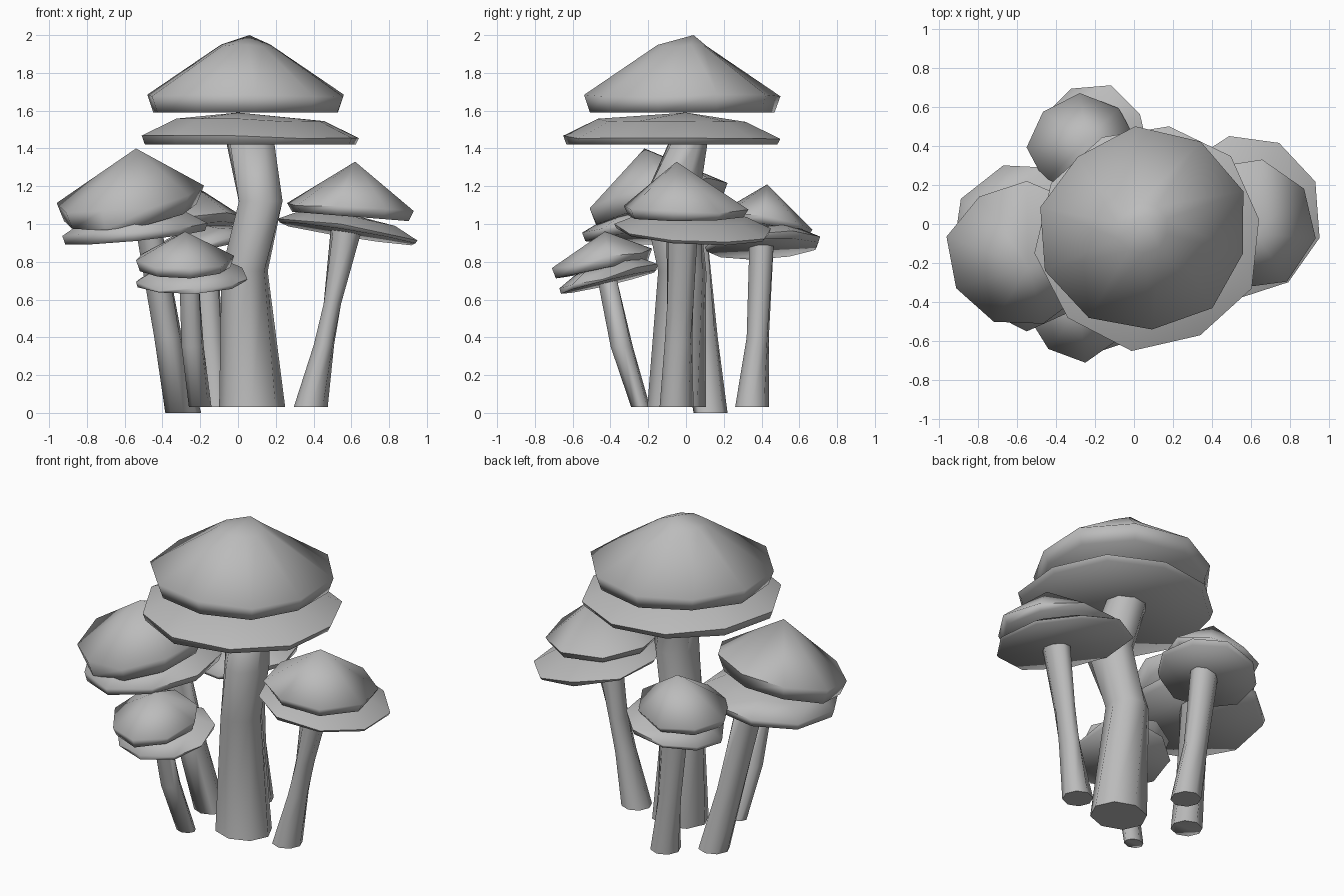
import bpy, bmesh, math, random
from math import cos, sin, tau

random.seed(4)
if "Cube" in bpy.data.objects:
    bpy.data.objects.remove(bpy.data.objects["Cube"])

grey = bpy.data.materials.new("plain grey")
grey.use_nodes = True
tone = (0.5, 0.5, 0.5, 1)
grey.diffuse_color = tone
grey.node_tree.nodes["Principled BSDF"].inputs["Base Color"].default_value = tone


def loft(name, rings, tip=None):
    """Skin a stack of point rings; the top ends in a tip or a flat face."""
    bm = bmesh.new()
    loops = [[bm.verts.new(p) for p in ring] for ring in rings]
    n = len(loops[0])
    for low, high in zip(loops, loops[1:]):
        for i in range(n):
            j = (i + 1) % n
            bm.faces.new((low[i], low[j], high[j], high[i]))
    bm.faces.new(loops[0][::-1])
    if tip:
        peak = bm.verts.new(tip)
        for i in range(n):
            bm.faces.new((loops[-1][i], loops[-1][(i + 1) % n], peak))
    else:
        bm.faces.new(loops[-1])
    bmesh.ops.recalc_face_normals(bm, faces=bm.faces)
    mesh = bpy.data.meshes.new(name)
    bm.to_mesh(mesh)
    bm.free()
    mesh.materials.append(grey)
    obj = bpy.data.objects.new(name, mesh)
    bpy.context.collection.objects.link(obj)
    bpy.ops.object.select_all(action="DESELECT")
    obj.select_set(True)
    bpy.context.view_layer.objects.active = obj
    bpy.ops.object.shade_smooth_by_angle(angle=math.radians(80))


def fit(values, low, high):
    """Spread values so that they run exactly from low to high."""
    a, b = min(values), max(values)
    return [low + (v - a) / (b - a) * (high - low) for v in values]


def disc(name, box, z, tilt, layers, tip, sides=9):
    """Irregular tilted cap: box is the x and y extent, layers are (scale, height)."""
    x0, x1, y0, y1 = box
    cx, cy = (x0 + x1) / 2, (y0 + y1) / 2
    spin = random.random()
    angles = [tau * (i + spin) / sides for i in range(sides)]
    wobble = [random.uniform(0.96, 1.05) for _ in angles]
    lift = [random.uniform(-0.012, 0.012) for _ in angles]
    xs = fit([w * cos(a) for w, a in zip(wobble, angles)], x0 - cx, x1 - cx)
    ys = fit([w * sin(a) for w, a in zip(wobble, angles)], y0 - cy, y1 - cy)
    rings = []
    for k, (scale, height) in enumerate(layers):
        ring = []
        for x, y, up in zip(xs, ys, lift):
            dx, dy = x * scale, y * scale
            rise = up if k else 0
            ring.append((cx + dx, cy + dy, z + height + rise + tilt[0] * dx + tilt[1] * dy))
        rings.append(ring)
    loft(name, rings, tip)


def stem(name, path, sides=8):
    """Bent stalk through (x, y, z, x radius, y radius) stations, slightly twisted."""
    rings = []
    for k, (x, y, z, rx, ry) in enumerate(path):
        turns = [tau * i / sides + k * 0.2 for i in range(sides)]
        rings.append([(x + rx * cos(t), y + ry * sin(t), z) for t in turns])
    loft(name, rings)


# Tall central mushroom
stem("centre_stem", [(.075, -.05, .03, .175, .155), (.035, -.02, .75, .125, .13),
                     (.12, -.08, 1.12, .125, .16), (.06, .02, 1.46, .13, .1)])
disc("centre_skirt", (-.51, .64, -.65, .5), 1.42, (0, 0),
     [(.97, 0), (1, .04), (.68, .13)], (0, 0, 1.59), 10)
disc("centre_cap", (-.48, .56, -.54, .5), 1.59, (0, 0),
     [(.94, 0), (1, .085), (.25, .35)], (.06, .04, 2), 10)

# Left mushroom
stem("left_stem", [(.385, -.05, .03, .09, .09), (.455, -.04, .36, .055, .075),
                   (.5, -.03, .58, .05, .075), (.575, -.02, .98, .085, .085)])
disc("left_skirt", (.21, .95, -.38, .45), .95, (-.16, -.05),
     [(.97, 0), (1, .02), (.68, .08)], (.6, 0, 1.05))
disc("left_cap", (.26, .93, -.33, .33), 1.04, (-.08, 0),
     [(.92, 0), (1, .045)], (.62, -.05, 1.33), 8)

# Right mushroom
stem("right_stem", [(-.29, .13, 0, .095, .09), (-.37, .07, .4, .075, .1),
                    (-.47, 0, .96, .075, .12)])
disc("right_skirt", (-.93, -.16, -.55, .3), .93, (.1, .05),
     [(.96, 0), (1, .05), (.7, .12)], (-.54, -.12, 1.1))
disc("right_cap", (-.96, -.18, -.51, .22), 1.05, (.14, .2),
     [(.9, 0), (1, .1)], (-.54, -.22, 1.4), 9)

# Back mushroom
stem("back_stem", [(-.1, .35, .03, .09, .09), (-.15, .38, .4, .075, .06),
                   (-.2, .4, .9, .09, .07)])
disc("back_skirt", (-.5, .08, .1, .71), .87, (.2, .05),
     [(.97, 0), (1, .03), (.68, .08)], (-.22, .4, 1))
disc("back_cap", (-.55, .02, .14, .67), .97, (.12, -.12),
     [(.92, 0), (1, .04)], (-.24, .43, 1.21), 8)

# Small front mushroom
stem("front_stem", [(-.2, -.24, .03, .06, .05), (-.24, -.34, .35, .06, .06),
                    (-.26, -.42, .72, .055, .055)])
disc("front_skirt", (-.54, .05, -.67, -.15), .69, (.05, .24),
     [(.97, 0), (1, .02), (.68, .07)], (-.26, -.42, .82))
disc("front_cap", (-.54, -.02, -.71, -.18), .76, (.02, .2),
     [(.92, 0), (1, .05)], (-.28, -.43, .96), 8)
